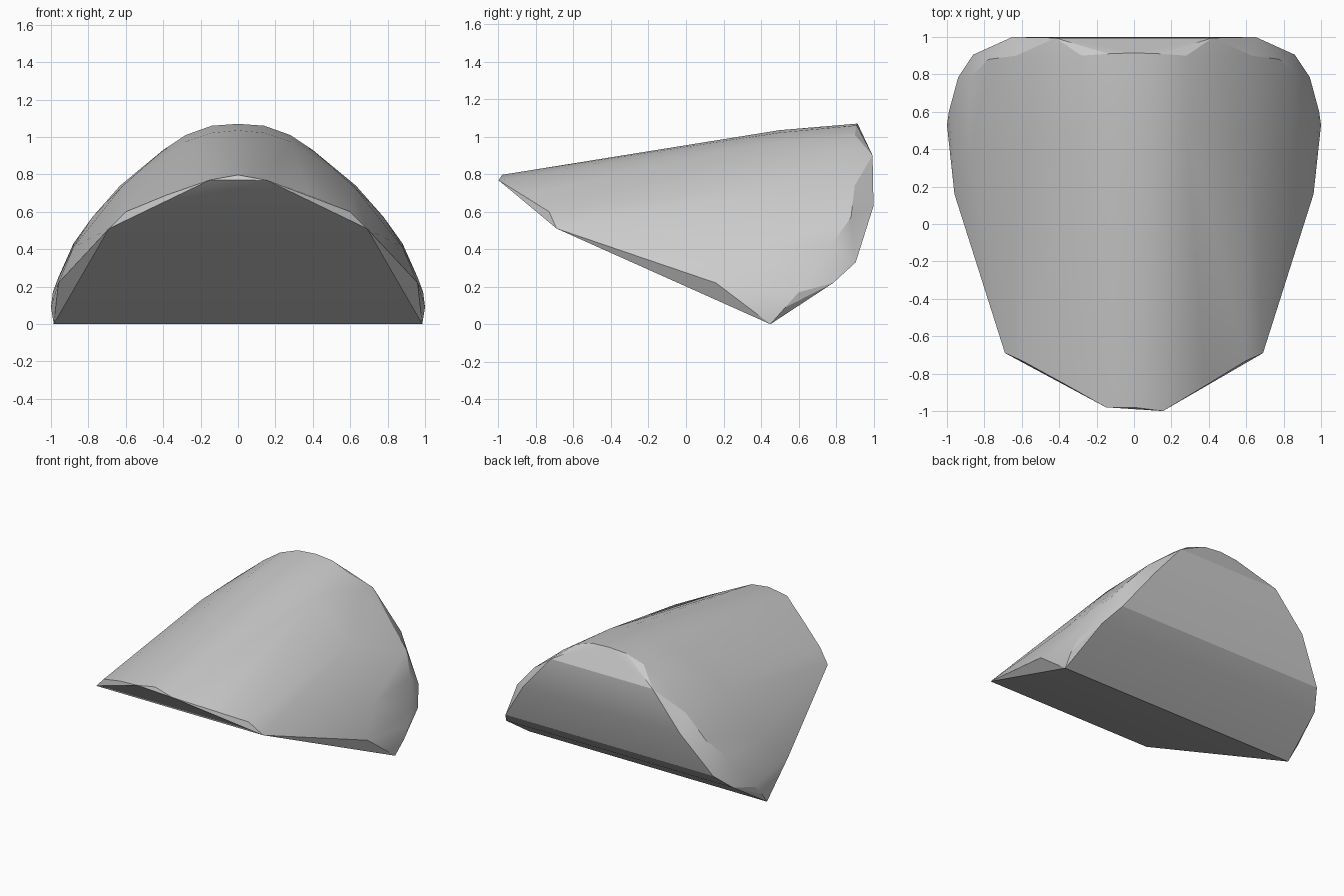
import bpy, bmesh, math

if "Cube" in bpy.data.objects:
    bpy.data.objects.remove(bpy.data.objects["Cube"])

# Right-half control sections (x, y, z); the left half is mirrored
dome_rim = [(0, .915, 1.07), (.14, .91, 1.06), (.28, .90, 1.01), (.40, .88, .93),
            (.63, .90, .74), (.78, .88, .57), (.88, .78, .43), (.96, .65, .25),
            (1.0, .53, .09)]
dome_mid = [(0, .50, 1.035), (.14, .50, 1.022), (.28, .50, .975), (.62, .45, .735),
            (.88, .35, .41), (.96, .16, .22)]
front_lip = [(0, -.98, .797), (.15, -.98, .77), (.38, -.85, .69), (.60, -.73, .60),
             (.69, -.69, .51)]
back_edge = [(.42, .995, .90), (.65, 1.0, .63), (.86, .905, .33), (.94, .785, .22),
             (.99, .60, .17), (.985, .45, 0)]
# Slightly skewed point of the front tip
extra = [(.155, -1.0, .768)]


def shell(name, sections, singles):
    """Wrap mirrored sections in a tight faceted skin."""
    bm = bmesh.new()
    for section in sections:
        for x, y, z in section:
            bm.verts.new((x, y, z))
            if x:
                bm.verts.new((-x, y, z))
    for p in singles:
        bm.verts.new(p)
    bmesh.ops.convex_hull(bm, input=bm.verts[:])
    bmesh.ops.delete(bm, geom=[v for v in bm.verts if not v.link_faces], context='VERTS')
    bmesh.ops.dissolve_limit(bm, angle_limit=math.radians(0.5),
                             verts=bm.verts[:], edges=bm.edges[:])
    bmesh.ops.recalc_face_normals(bm, faces=bm.faces[:])
    mesh = bpy.data.meshes.new(name)
    bm.to_mesh(mesh)
    bm.free()
    ob = bpy.data.objects.new(name, mesh)
    bpy.context.collection.objects.link(ob)
    return ob


# Domed wedge body with flat sloping underside
body = shell("domed_wedge", [dome_rim, dome_mid, front_lip, back_edge], extra)
bpy.context.view_layer.objects.active = body
body.select_set(True)
bpy.ops.object.shade_smooth_by_angle(angle=math.radians(20))
